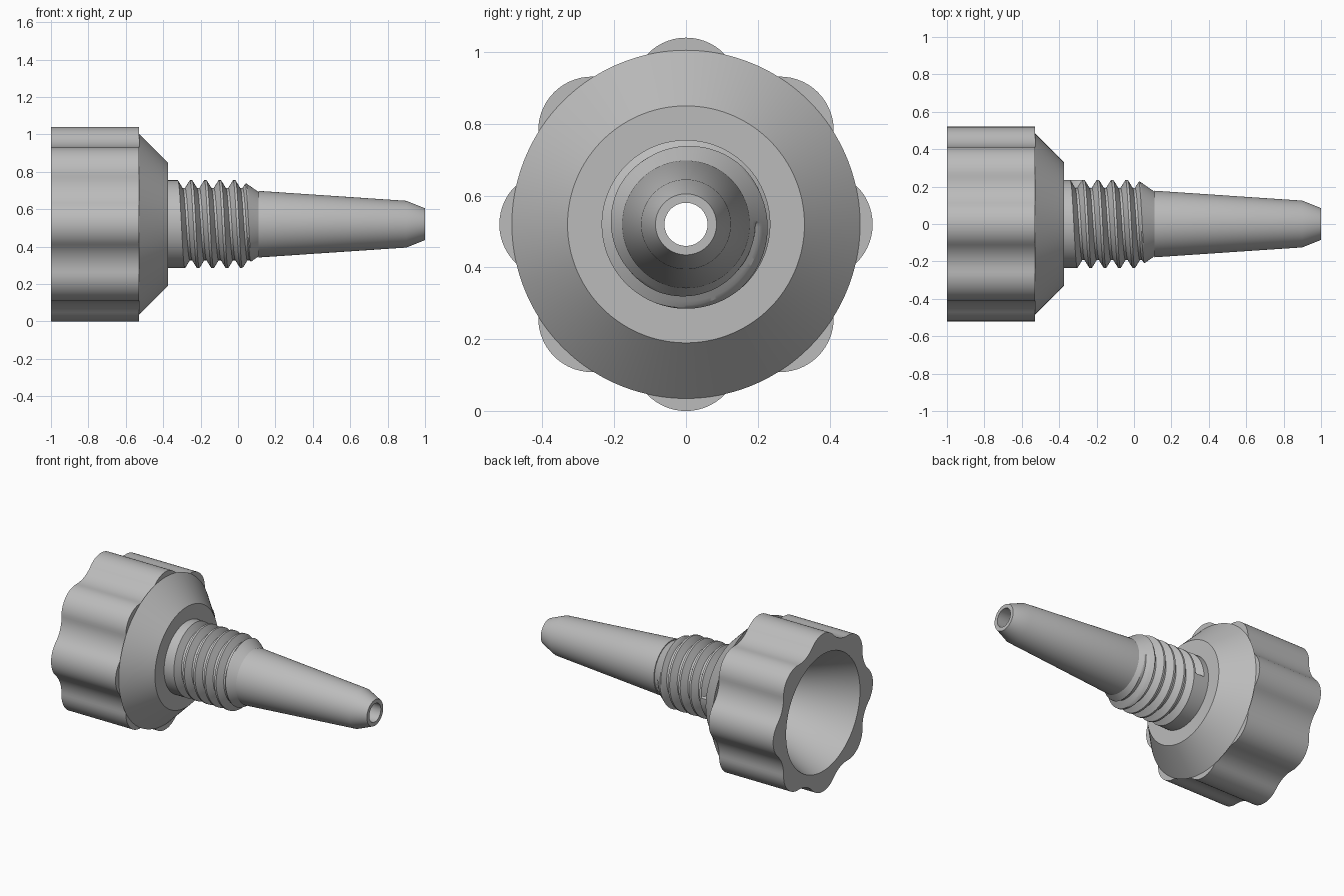
import bpy, bmesh, math

if "Cube" in bpy.data.objects:
    bpy.data.objects.remove(bpy.data.objects["Cube"], do_unlink=True)

AXIS_Z = 0.52          # height of the long axis
COLS = 192             # segments around the axis
TAU = 2 * math.pi

GREY = (0.5, 0.5, 0.5, 1)
plastic = bpy.data.materials.new("grey plastic")
plastic.use_nodes = True
plastic.diffuse_color = GREY
plastic.node_tree.nodes["Principled BSDF"].inputs["Base Color"].default_value = GREY


def wrap(name, rows, place):
    """Skin a tube around the x axis; place(row, column) gives (x, radius)."""
    bm = bmesh.new()
    grid = []
    for row in rows:
        ring = []
        for j in range(COLS + 1):
            x, r = place(row, j)
            a = TAU * j / COLS
            ring.append(bm.verts.new((x, r * math.cos(a), AXIS_Z + r * math.sin(a))))
        grid.append(ring)
    for low, high in zip(grid, grid[1:]):
        for j in range(COLS):
            bm.faces.new((low[j], low[j + 1], high[j + 1], high[j]))
    bmesh.ops.remove_doubles(bm, verts=bm.verts, dist=0.00002)
    mesh = bpy.data.meshes.new(name)
    bm.to_mesh(mesh)
    bm.free()
    mesh.materials.append(plastic)
    obj = bpy.data.objects.new(name, mesh)
    bpy.context.collection.objects.link(obj)
    bpy.ops.object.select_all(action='DESELECT')
    obj.select_set(True)
    bpy.context.view_layer.objects.active = obj
    bpy.ops.object.shade_smooth_by_angle(angle=math.radians(22))
    return obj


def lathe(name, profile):
    """Profile radii may be numbers or functions of the angle."""
    def place(point, j):
        x, r = point
        return x, r(TAU * j / COLS) if callable(r) else r
    return wrap(name, profile, place)


# Grip outline: eight round lobes joined by tangent hollow arcs
def lobed(angle):
    step = TAU / 8
    a = abs((angle + step / 2) % step - step / 2)
    if a < math.radians(13):
        return 0.37 * math.cos(a) + math.sqrt(0.15 ** 2 - (0.37 * math.sin(a)) ** 2)
    b = step / 2 - a
    return 0.653 * math.cos(b) - math.sqrt(0.192 ** 2 - (0.653 * math.sin(b)) ** 2)


lathe("grip_cap", [(-1, 0.385), (-1, lobed), (-0.53, lobed), (-0.53, 0.3)])

# Conical shoulder with a flat front
lathe("shoulder", [(-0.53, 0.42), (-0.53, 0.485), (-0.375, 0.33), (-0.375, 0.17)])

# Tapered spout and the passage through the whole part
lathe("nozzle", [(0.11, 0.14), (0.11, 0.178), (0.9, 0.125), (1, 0.085), (1, 0.06)])
lathe("bore", [(1, 0.06), (-0.4, 0.14), (-1, 0.385)])

# Threaded sleeve: chamfered cylinder with a right-hand helical groove
PITCH, START, TURNS, PER = 0.077, -0.309, 5, 12
BACK, FRONT = -0.375, 0.115


def thread(i, j):
    x = START + PITCH * (i / PER + j / COLS)
    x = min(max(x, BACK), FRONT)
    radius = 0.235 - max(0, x - 0.02) * 0.7
    along = (x - START) / PITCH - j / COLS
    k = round(along)
    if -0.001 <= k + j / COLS <= TURNS + 0.001:
        rise = (abs(along - k) * PER - 1) / 4
        radius = min(radius, 0.193 + 0.042 * min(max(rise, 0), 1))
    return x, radius


wrap("threaded_sleeve", range(-2 * PER, 6 * PER + 1), thread)
